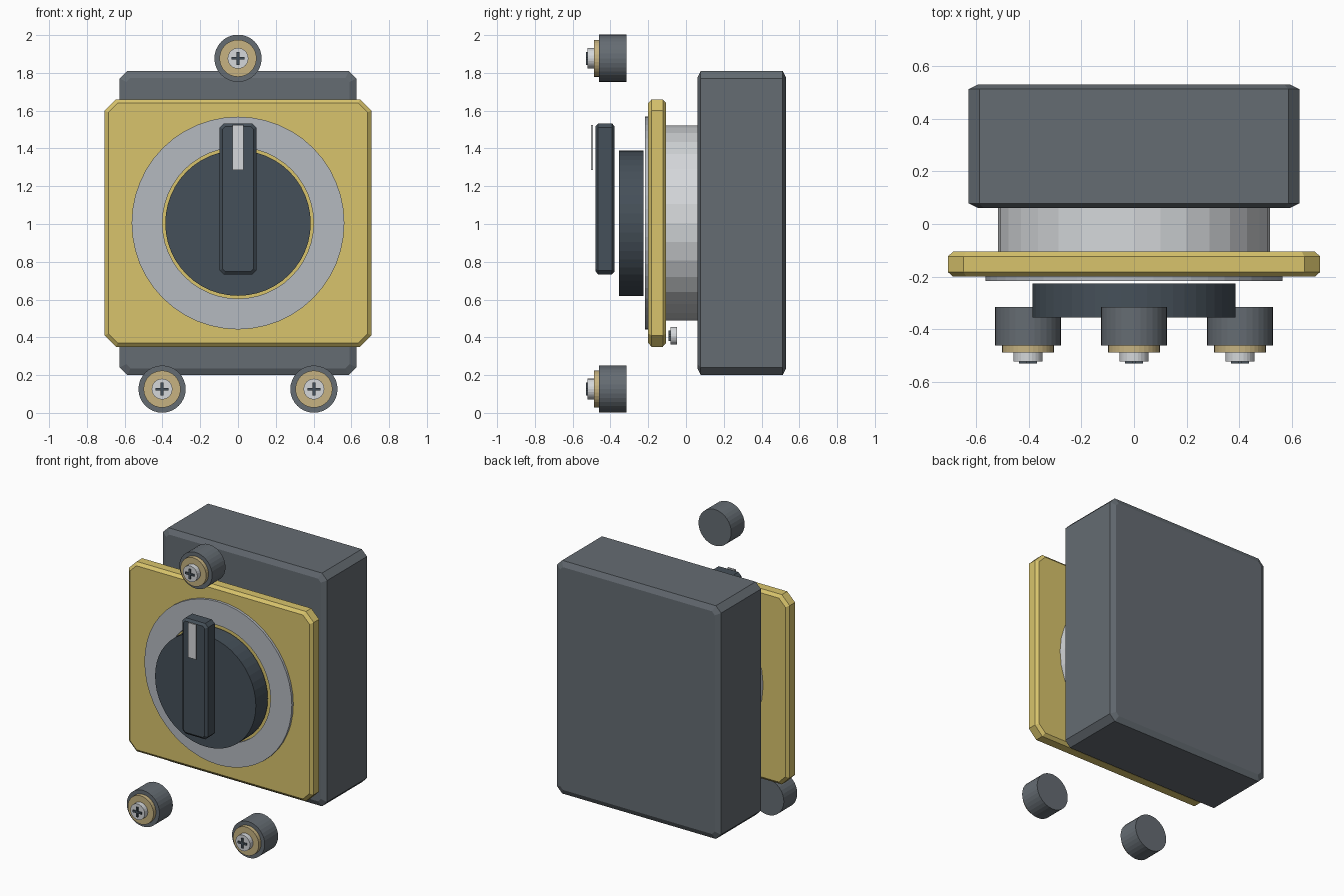
import bpy, bmesh
from math import cos, sin, tau

if "Cube" in bpy.data.objects:
    bpy.data.objects.remove(bpy.data.objects["Cube"])


def material(name, rgb):
    m = bpy.data.materials.new(name)
    m.diffuse_color = (*rgb, 1)
    m.use_nodes = True
    m.node_tree.nodes["Principled BSDF"].inputs["Base Color"].default_value = m.diffuse_color
    return m


SLATE = material("slate", (0.13, 0.15, 0.17))
DARK = material("dark", (0.06, 0.08, 0.10))
YELLOW = material("yellow", (0.69, 0.55, 0.15))
BRASS = material("brass", (0.57, 0.45, 0.22))
SILVER = material("silver", (0.46, 0.49, 0.53))
STEEL = material("steel", (0.66, 0.68, 0.70))


def loft(name, rings, mat, closed=False):
    """Join rings of points running front to back; cap the ends or close into a loop."""
    bm = bmesh.new()
    vs = [[bm.verts.new(p) for p in ring] for ring in rings]
    n = len(vs[0])
    pairs = list(zip(vs, vs[1:])) + ([(vs[-1], vs[0])] if closed else [])
    for a, b in pairs:
        for i in range(n):
            j = (i + 1) % n
            bm.faces.new((a[i], a[j], b[j], b[i]))
    if not closed:
        bm.faces.new(vs[0])
        bm.faces.new(vs[-1])
    bmesh.ops.recalc_face_normals(bm, faces=bm.faces)
    me = bpy.data.meshes.new(name)
    bm.to_mesh(me)
    bm.free()
    me.materials.append(mat)
    ob = bpy.data.objects.new(name, me)
    bpy.context.collection.objects.link(ob)
    return ob


def slab(name, x, y, z, corner, edge, depth, mat):
    """Box with cut corners (corner) and chamfered front and back rims (edge x depth)."""
    cx, cz, hx, hz = sum(x) / 2, sum(z) / 2, (x[1] - x[0]) / 2, (z[1] - z[0]) / 2

    def octagon(yy, inset):
        a, b = hx - inset, hz - inset
        c = corner - 0.5 * inset
        pts = [(a, b - c), (a - c, b), (c - a, b), (-a, b - c),
               (-a, c - b), (c - a, -b), (a - c, -b), (a, c - b)]
        return [(cx + u, yy, cz + v) for u, v in pts]

    return loft(name, [octagon(y[0], edge), octagon(y[0] + depth, 0),
                       octagon(y[1] - depth, 0), octagon(y[1], edge)], mat)


def bar(name, x, y, z, mat):
    return loft(name, [[(x[0], v, z[0]), (x[1], v, z[0]), (x[1], v, z[1]), (x[0], v, z[1])]
                       for v in y], mat)


def circle(x, y, z, r, n):
    return [(x + r * cos(tau * i / n), y, z + r * sin(tau * i / n)) for i in range(n)]


def disc(name, x, z, r, y, mat, n=32):
    return loft(name, [circle(x, v, z, r, n) for v in y], mat)


def cross(name, x, z, y, arm, half, mat):
    """Plus-shaped screw recess as one outline."""
    a, h = arm, half
    pts = [(a, -h), (a, h), (h, h), (h, a), (-h, a), (-h, h),
           (-a, h), (-a, -h), (-h, -h), (-h, -a), (h, -a), (h, -h)]
    return loft(name, [[(x + u, v, z + w) for u, w in pts] for v in y], mat)


CZ = 1.005

# Housing, neck and front plate
slab("housing", (-0.627, 0.627), (0.06, 0.53), (0.20, 1.81), 0.04, 0.036, 0.018, SLATE)
disc("neck", 0, CZ, 0.516, (-0.11, 0.065), STEEL)
slab("front_plate", (-0.706, 0.706), (-0.20, -0.105), (0.35, 1.66), 0.06, 0.02, 0.018, YELLOW)

# Dial ring
loft("dial_ring", [circle(0, y, CZ, r, 48) for y, r in
                   ((-0.217, 0.40), (-0.217, 0.563), (-0.198, 0.563), (-0.198, 0.40))],
     SILVER, closed=True)

# Rotary knob, grip and pointer
disc("knob", 0, CZ, 0.385, (-0.355, -0.225), DARK, 48)
slab("grip", (-0.097, 0.097), (-0.479, -0.378), (0.733, 1.533), 0.022, 0.016, 0.014, DARK)
bar("pointer", (-0.029, 0.029), (-0.502, -0.493), (1.285, 1.525), STEEL)

# Three terminal posts with brass washers and cross-head screws
for i, (x, z) in enumerate(((0, 1.877), (-0.402, 0.126), (0.402, 0.126))):
    disc(f"terminal_{i}", x, z, 0.125, (-0.461, -0.315), SLATE)
    disc(f"washer_{i}", x, z, 0.098, (-0.488, -0.461), BRASS)
    disc(f"screw_head_{i}", x, z, 0.055, (-0.522, -0.488), STEEL, 24)
    cross(f"screw_cross_{i}", x, z, (-0.530, -0.520), 0.034, 0.007, DARK)

# Small screw behind the plate
disc("plate_screw", 0, 0.408, 0.047, (-0.083, -0.048), STEEL, 24)
cross("plate_screw_cross", 0, 0.408, (-0.092, -0.082), 0.028, 0.006, DARK)
